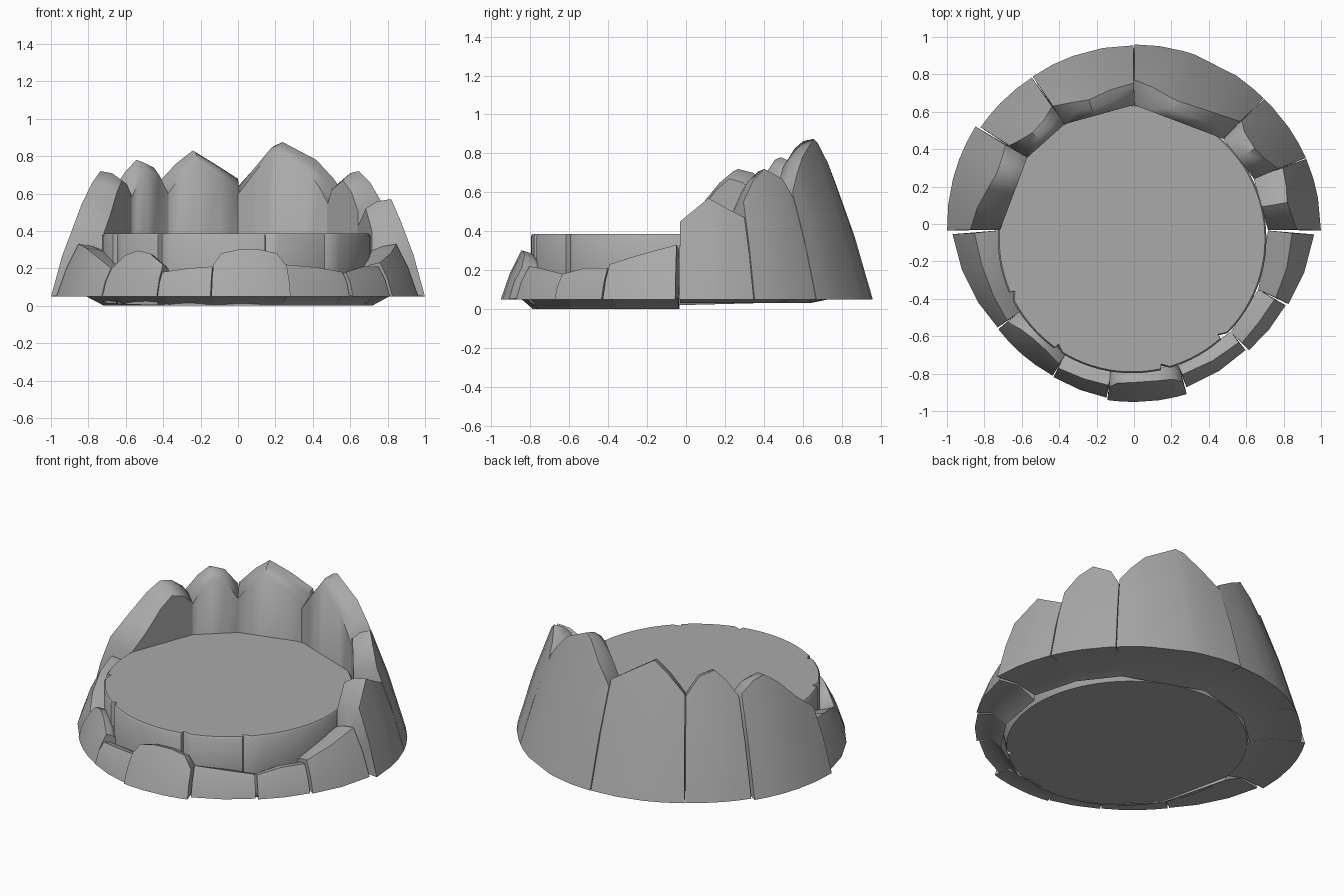
import bpy, bmesh
from math import sin, cos, radians, sqrt
from mathutils import Vector

cube = bpy.data.objects.get("Cube")
if cube:
    bpy.data.objects.remove(cube, do_unlink=True)

stone = bpy.data.materials.new("grey stone")
stone.use_nodes = True
GREY = (0.4, 0.4, 0.4, 1)
stone.diffuse_color = GREY
stone.node_tree.nodes["Principled BSDF"].inputs["Base Color"].default_value = GREY

CENTRE_Y, DISC_R = -0.08, 0.718


def skin(bm, rings):
    """Join closed rings of points into a capped solid."""
    loops = [[bm.verts.new(p) for p in ring] for ring in rings]
    n = len(loops[0])
    for a, b in zip(loops, loops[1:]):
        for i in range(n):
            j = (i + 1) % n
            bm.faces.new((a[i], a[j], b[j], b[i]))
    bm.faces.new(loops[0])
    bm.faces.new(loops[-1])


def solid(name, rings, angle):
    bm = bmesh.new()
    skin(bm, rings)
    bmesh.ops.recalc_face_normals(bm, faces=bm.faces)
    mesh = bpy.data.meshes.new(name)
    bm.to_mesh(mesh)
    bm.free()
    obj = bpy.data.objects.new(name, mesh)
    bpy.context.collection.objects.link(obj)
    mesh.materials.append(stone)
    bpy.ops.object.select_all(action='DESELECT')
    obj.select_set(True)
    bpy.context.view_layer.objects.active = obj
    bpy.ops.object.shade_smooth_by_angle(angle=radians(angle))


def disc_edge(deg):
    """Point on the platform rim in a direction from the origin."""
    s, c = sin(radians(deg)), cos(radians(deg))
    r = CENTRE_Y * s + sqrt(DISC_R ** 2 - (CENTRE_Y * c) ** 2)
    return Vector((r * c, r * s, 0))


def rock(name, r0, r1, crest, slope=0.32, drop=0.05, inner_z=0.03):
    """Slab swept round the ring; crest lists (angle, height) stations."""
    a0, a1 = crest[0][0], crest[-1][0]
    # Sides close towards the platform, so gaps are wedges
    p0, p1 = disc_edge(a0 - 0.5), disc_edge(a1 + 0.5)
    up = Vector((0, 0, 1))
    rings = []
    for a, h in crest:
        t = (a - a0) / (a1 - a0)
        out = Vector((cos(radians(a)), sin(radians(a)), 0))
        foot = r0 + (r1 - r0) * t
        inner = p0.lerp(p1, t)
        mid = 0.05 + (h - 0.05) * 0.55
        lip = out * (foot - slope * (h - 0.05))
        rings.append([inner + up * inner_z,
                      inner.lerp(out * foot, 0.45) + up * 0.06,
                      out * foot + up * 0.05,
                      out * (foot - slope * (mid - 0.05) + 0.01) + up * mid,
                      lip + up * h,
                      lip.lerp(inner, 0.55) + up * (h - 0.012),
                      inner + up * (h - drop)])
    solid(name, rings, 55)


# Round platform: small notches in the front rim, narrower tilted underside
notches = (205, 236, 284, 313)
outline = [(d, 0) for d in range(0, 360, 4) if min(abs(d - n) for n in notches) > 3]
for n in notches:
    outline += [(n - 1.5, 0), (n - 1, 0.025), (n + 2.5, 0)]
outline.sort()


def disc_ring(radius, cx, cy, z, tilt=0):
    ring = []
    for d, cut in outline:
        y = cy + (radius - cut) * sin(radians(d))
        ring.append(Vector((cx + (radius - cut) * cos(radians(d)), y, z + tilt * (y - cy))))
    return ring


solid("platform", [disc_ring(0.692, -0.03, -0.1, 0.018, 0.026),
                   disc_ring(DISC_R, -0.01, CENTRE_Y, 0.12),
                   disc_ring(DISC_R, -0.01, CENTRE_Y, 0.375),
                   disc_ring(DISC_R - 0.008, -0.01, CENTRE_Y, 0.385)], 50)

# Tall rocks round the back
rock("left_low_rock", 1.0, 0.985, [(-2, 0.45), (8, 0.57), (14, 0.52), (20.7, 0.47)])
rock("left_tall_rock", 0.985, 0.965,
     [(21, 0.55), (26, 0.66), (32, 0.72), (40, 0.67), (43.8, 0.57)])
rock("back_left_rock", 0.965, 0.96,
     [(44, 0.6), (48, 0.68), (55, 0.78), (70, 0.875), (74, 0.855), (82, 0.75), (89.9, 0.64)])
rock("back_right_rock", 0.955, 0.957,
     [(90.1, 0.68), (100, 0.76), (110, 0.83), (117, 0.76), (124.5, 0.65)])
rock("right_tall_rock", 0.955, 0.97,
     [(124.9, 0.64), (131, 0.75), (138, 0.78), (143, 0.72), (147.8, 0.62)])
rock("right_slope_rock", 0.995, 1.0,
     [(148.4, 0.64), (154, 0.7), (160, 0.72), (166, 0.66), (174, 0.54), (182, 0.44)])

# Low rocks round the front
low = dict(slope=0.42, drop=0.035, inner_z=0.0)
rock("front_rock_1", 0.972, 0.915, [(183.2, 0.33), (195, 0.31), (207, 0.26), (217.2, 0.2)], **low)
rock("front_rock_2", 0.918, 0.92,
     [(217.8, 0.2), (223, 0.27), (229, 0.295), (235, 0.28), (241.8, 0.22)], **low)
rock("front_rock_3", 0.925, 0.94, [(242.3, 0.18), (252, 0.2), (261, 0.21)], **low)
rock("front_rock_4", 0.952, 0.952,
     [(261.4, 0.22), (264, 0.28), (270, 0.3), (278, 0.3), (284, 0.28), (287.2, 0.21)], **low)
rock("front_rock_5", 0.917, 0.9, [(287.8, 0.22), (300, 0.205), (311.5, 0.18)], **low)
rock("front_rock_6", 0.913, 0.92, [(312.3, 0.18), (322, 0.21), (331.8, 0.21)], **low)
rock("front_rock_7", 0.93, 0.965, [(332.6, 0.23), (344, 0.28), (356.7, 0.33)], **low)
